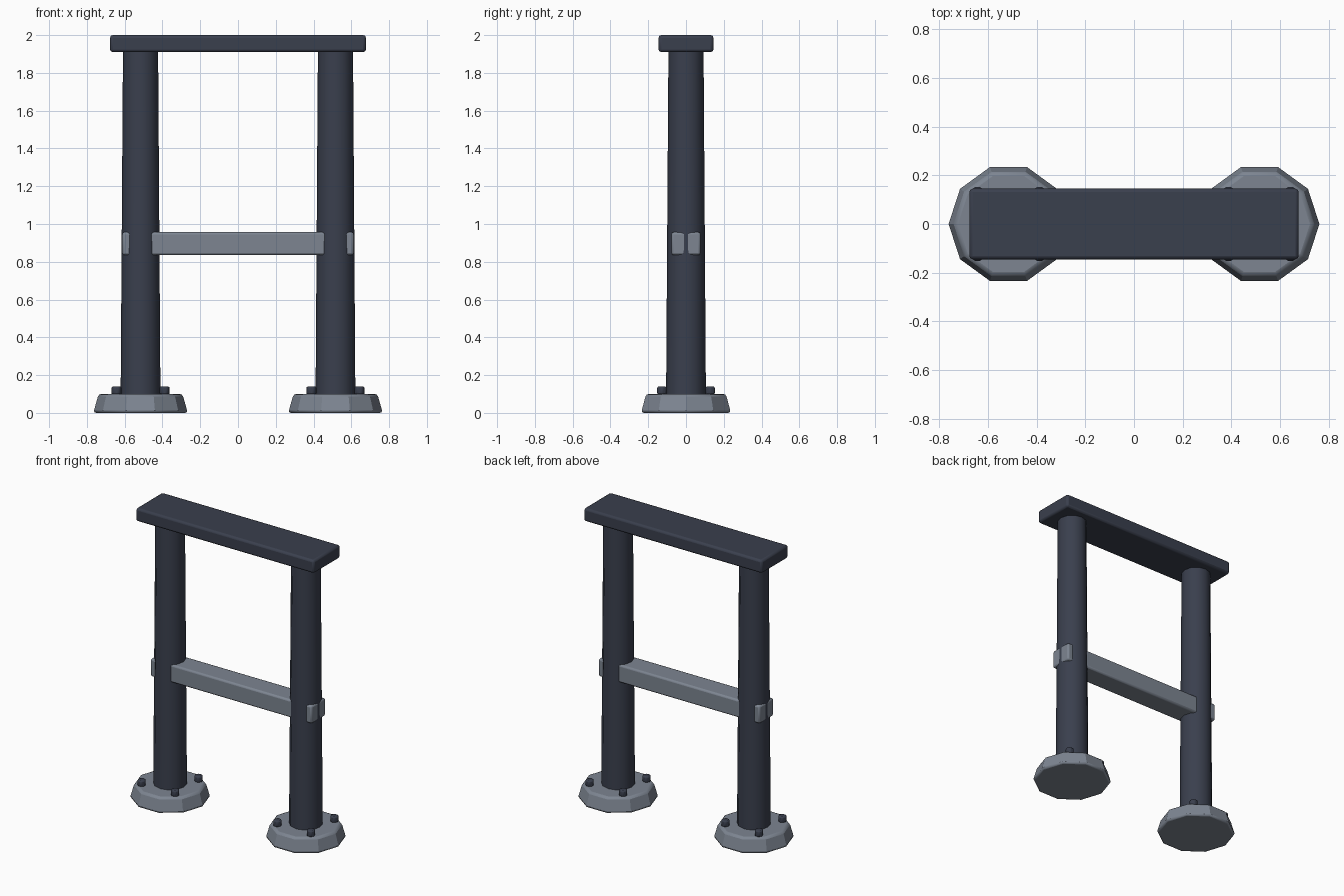
import bpy, math

if "Cube" in bpy.data.objects:
    bpy.data.objects.remove(bpy.data.objects["Cube"])


def material(name, rgb):
    m = bpy.data.materials.new(name)
    m.diffuse_color = (*rgb, 1)
    m.use_nodes = True
    m.node_tree.nodes["Principled BSDF"].inputs["Base Color"].default_value = m.diffuse_color
    return m


DARK = material("dark slate metal", (0.042, 0.050, 0.075))
GREY = material("grey steel", (0.205, 0.235, 0.285))


def finish(obj, name, mat, bevel, limit=30):
    obj.name = name
    obj.data.materials.append(mat)
    bpy.ops.object.transform_apply(location=False, rotation=True, scale=True)
    if bevel:
        b = obj.modifiers.new("bevel", "BEVEL")
        b.width = bevel
        b.segments = 2
        b.limit_method = "ANGLE"
        b.angle_limit = math.radians(limit)
    bpy.ops.object.shade_smooth_by_angle(angle=math.radians(34))
    return obj


def box(name, mat, size, z, bevel):
    bpy.ops.mesh.primitive_cube_add(size=1, location=(0, 0, z))
    obj = bpy.context.object
    obj.scale = size
    return finish(obj, name, mat, bevel)


def cone(name, mat, sides, r1, r2, z0, z1, x, y, bevel, limit=40):
    # first vertex placed on the x axis
    bpy.ops.mesh.primitive_cone_add(vertices=sides, radius1=r1, radius2=r2, depth=z1 - z0,
                                    location=(x, y, (z0 + z1) / 2),
                                    rotation=(0, 0, math.pi / 2))
    return finish(bpy.context.object, name, mat, bevel, limit)


# Top beam, and crossbar that pokes through both posts
box("top_beam", DARK, (1.354, 0.29, 0.09), 1.955, 0.014)
box("crossbar", GREY, (1.226, 0.154, 0.122), 0.896, 0.012)

for side, x in (("left", -0.516), ("right", 0.516)):
    # Ten-sided foot, tapered post and four bolts
    cone(side + "_foot", GREY, 10, 0.25, 0.222, 0.0, 0.1, x, 0, 0.014)
    cone(side + "_post", DARK, 12, 0.106, 0.093, 0.002, 1.92, x, 0, 0)
    for i in range(4):
        a = math.pi / 4 + i * math.pi / 2
        cone(f"{side}_bolt_{i + 1}", DARK, 6, 0.029, 0.029, 0.096, 0.14,
             x + 0.18 * math.cos(a), 0.18 * math.sin(a), 0.009)
